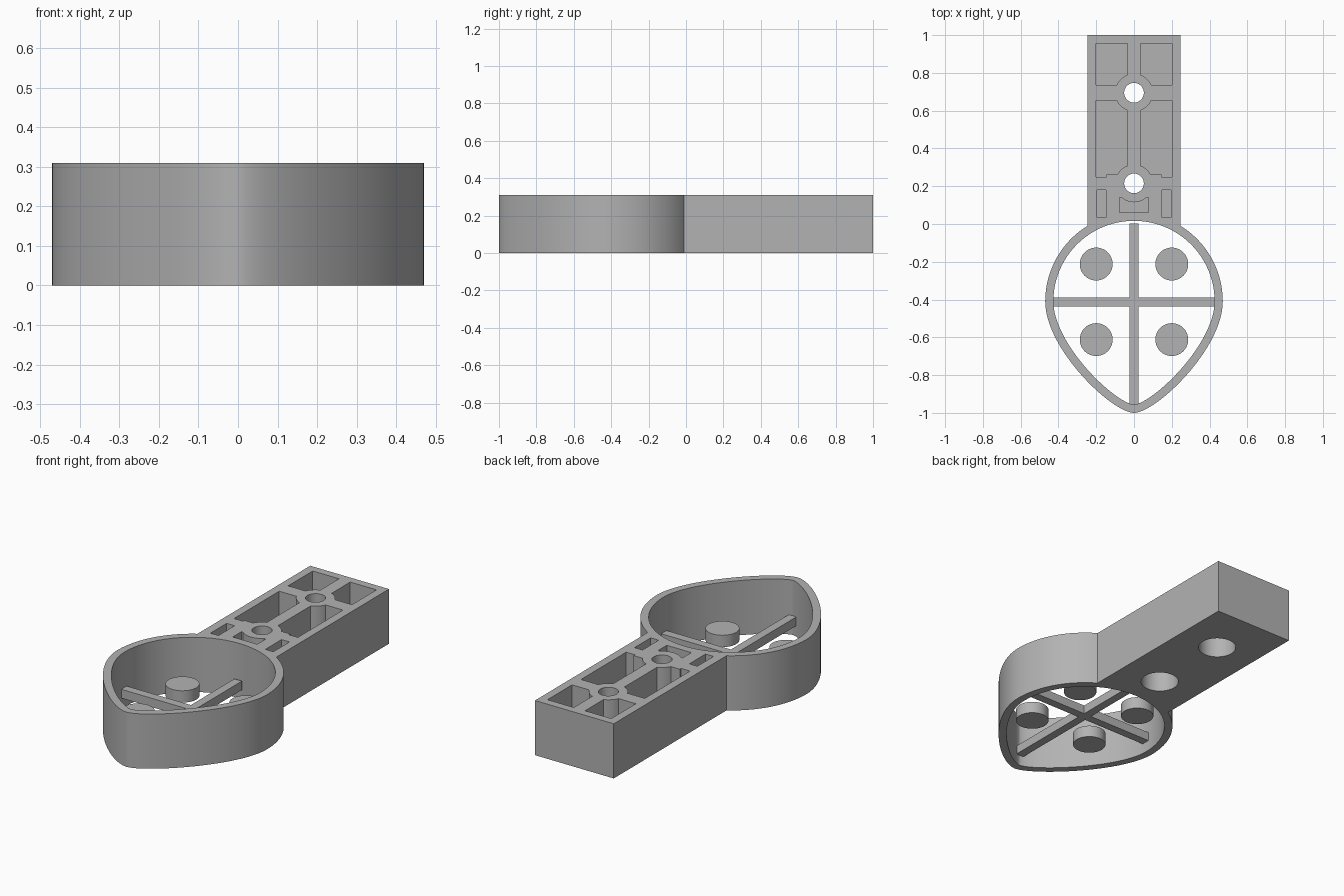
import bpy, bmesh, math
from mathutils import Vector

cube = bpy.data.objects.get("Cube")
if cube:
    bpy.data.objects.remove(cube, do_unlink=True)

HEIGHT, FLOOR = 0.31, 0.15          # overall height, pocket floor level
RING_Y, RING_R, WALL = -0.41, 0.47, 0.043
ARM_X = 0.247
HOLES = (0.215, 0.695)              # y of the two screw holes
BOSS_R = 0.1

gray = bpy.data.materials.new("plain gray")
gray.use_nodes = True
gray.diffuse_color = (0.45, 0.45, 0.45, 1)
gray.node_tree.nodes["Principled BSDF"].inputs["Base Color"].default_value = (0.45, 0.45, 0.45, 1)


def prisms(name, parts):
    """One object made of upright prisms, each given as (outline, bottom, top)."""
    bm = bmesh.new()
    for pts, z0, z1 in parts:
        face = bm.faces.new([bm.verts.new((x, y, z0)) for x, y in pts])
        out = bmesh.ops.extrude_face_region(bm, geom=[face])
        verts = [v for v in out["geom"] if isinstance(v, bmesh.types.BMVert)]
        bmesh.ops.translate(bm, verts=verts, vec=(0, 0, z1 - z0))
    bmesh.ops.recalc_face_normals(bm, faces=bm.faces)
    mesh = bpy.data.meshes.new(name)
    bm.to_mesh(mesh)
    bm.free()
    mesh.materials.append(gray)
    obj = bpy.data.objects.new(name, mesh)
    bpy.context.collection.objects.link(obj)
    return obj


def arc(cy, r, a0, a1, n):
    """Points on a circle centred on x = 0, angles in radians."""
    return [(r * math.cos(a0 + (a1 - a0) * i / n), cy + r * math.sin(a0 + (a1 - a0) * i / n))
            for i in range(n + 1)]


def circle(cx, cy, r, n=48):
    return [(x + cx, y) for x, y in arc(cy, r, 0, 2 * math.pi, n)[:-1]]


def rect(x0, x1, y0, y1):
    return [(x0, y0), (x1, y0), (x1, y1), (x0, y1)]


def mirror(pts):
    return [(-x, y) for x, y in pts]


def teardrop_side(start, inset):
    """Right half of the teardrop from an angle on its round end down to the tip."""
    pts = arc(RING_Y, RING_R - inset, start, 0, 24)
    p = [Vector(c) for c in ((RING_R, RING_Y), (RING_R, -0.66), (0.12, -0.997), (0, -1))]
    for i in range(1, 33):
        t = i / 32
        s = 1 - t
        pos = s**3 * p[0] + 3 * s*s*t * p[1] + 3 * s*t*t * p[2] + t**3 * p[3]
        tan = s*s * (p[1] - p[0]) + 2 * s*t * (p[2] - p[1]) + t*t * (p[3] - p[2])
        inward = Vector((tan.y, -tan.x)).normalized()
        pos += inward * inset
        pts.append((max(pos.x, 0) if i < 32 else 0.0, pos.y))
    return pts


# Body outline: arm plus teardrop ring in one piece
side = [(ARM_X, 1)] + teardrop_side(math.acos(ARM_X / RING_R), 0)
body = prisms("body", [(side + mirror(side[:-1])[::-1], 0, HEIGHT)])

# Ring opening
half = teardrop_side(math.pi / 2, WALL)
half[0] = (0.0, half[0][1])
opening = half + mirror(half[1:-1])[::-1]

# Arm pockets, right-hand outlines
rib = math.acos(0.035 / BOSS_R)     # angle where the centre rib meets a boss
web = math.asin(0.04 / BOSS_R)      # angle where a cross web meets a boss
end_pocket = [(0.2, 0.735), (0.2, 0.955), (0.035, 0.955)] + arc(HOLES[1], BOSS_R, rib, web, 8)
mid_pocket = ([(0.2, 0.25), (0.2, 0.655)] + arc(HOLES[1], BOSS_R, -web, -rib, 8)
              + arc(HOLES[0], BOSS_R, rib, math.asin(0.47), 8) + [(0.145, 0.262), (0.145, 0.25)])
slot = rect(0.147, 0.197, 0.035, 0.18)
low = math.asin(0.75)
saddle = ([(-0.077, 0.062), (0.077, 0.062), (0.077, 0.14)]
          + arc(HOLES[0], BOSS_R, -low, low - math.pi, 12) + [(-0.077, 0.14)])

cuts = [(opening, -0.1, 0.5), (saddle, FLOOR, 0.5)]
for outline in (end_pocket, mid_pocket, slot):
    cuts += [(outline, FLOOR, 0.5), (mirror(outline), FLOOR, 0.5)]
cutter = prisms("pocket_cutter", cuts)
# Screw holes with wide counterbores underneath
through = prisms("hole_cutter", [(circle(0, y, 0.052), -0.1, 0.5) for y in HOLES])
bores = prisms("counterbore_cutter", [(circle(0, y, BOSS_R), -0.1, FLOOR - 0.02) for y in HOLES])

# Cut, bake the result and drop the cutters
cutters = (cutter, through, bores)
for c in cutters:
    c.hide_render = True
    mod = body.modifiers.new(c.name, "BOOLEAN")
    mod.operation, mod.solver, mod.object = "DIFFERENCE", "EXACT", c
deps = bpy.context.evaluated_depsgraph_get()
baked = bpy.data.meshes.new_from_object(body.evaluated_get(deps))
body.modifiers.clear()
body.data = baked
for c in cutters:
    bpy.data.objects.remove(c, do_unlink=True)

# Crossed bars inside the ring
B0, B1 = 0.06, 0.11
cross = [(-0.024, -0.955), (0.024, -0.955), (0.024, -0.436), (0.43, -0.436), (0.43, -0.388),
         (0.024, -0.388), (0.024, 0.002), (-0.024, 0.002), (-0.024, -0.388), (-0.43, -0.388),
         (-0.43, -0.436), (-0.024, -0.436)]
bars = prisms("cross_bars", [(cross, B0, B1)])

# Four round pads between the bars
pads = [prisms(f"{row}_{hand}_pad", [(circle(x, y, 0.087), 0.05, 0.117)])
        for row, y in (("front", -0.612), ("back", -0.212))
        for hand, x in (("left", 0.2), ("right", -0.2))]

bpy.ops.object.select_all(action="DESELECT")
for obj in [body, bars] + pads:
    obj.select_set(True)
bpy.context.view_layer.objects.active = body
bpy.ops.object.shade_smooth_by_angle(angle=math.radians(30))
